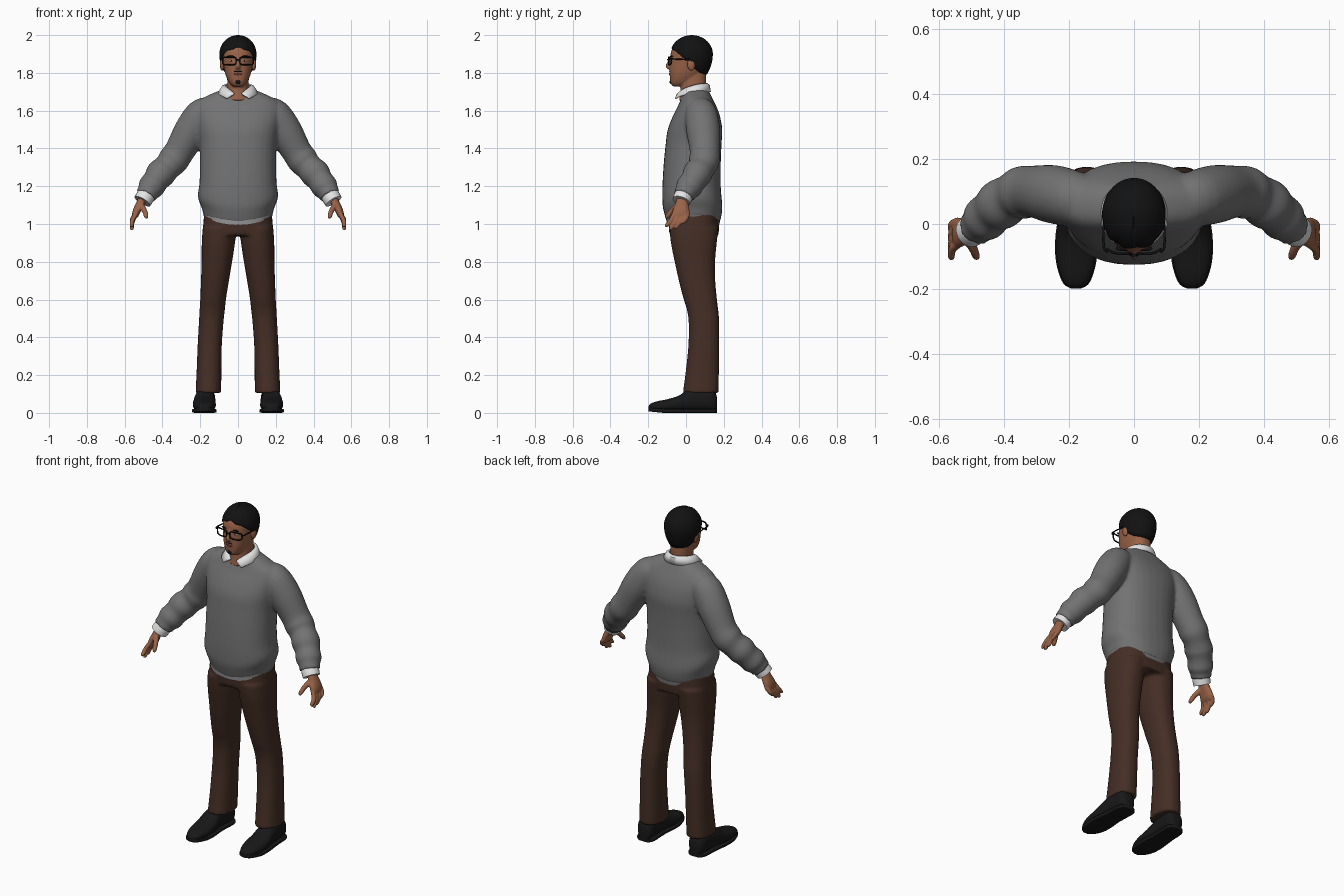
import bpy, bmesh, math
from mathutils import Vector

if "Cube" in bpy.data.objects:
    bpy.data.objects.remove(bpy.data.objects["Cube"])

def material(name, r, g, b):
    m = bpy.data.materials.new(name)
    m.diffuse_color = (r, g, b, 1)
    m.use_nodes = True
    m.node_tree.nodes["Principled BSDF"].inputs["Base Color"].default_value = m.diffuse_color
    return m

KNIT = material("grey_knit", .17, .17, .17)
TAIL = material("light_grey", .34, .34, .34)
WHITE = material("white_cotton", .78, .78, .78)
BROWN = material("brown_cloth", .058, .027, .018)
SKIN = material("skin", .32, .125, .065)
LIP = material("lip", .17, .055, .035)
HAIR = material("black_hair", .006, .006, .006)
SHOE = material("black_leather", .009, .009, .010)
X, Y, Z = Vector((1, 0, 0)), Vector((0, 1, 0)), Vector((0, 0, 1))

def smooth_rows(rows, k=4):
    """Catmull-Rom interpolation between rows of numbers."""
    out = []
    for i in range(len(rows) - 1):
        a, b, c, d = (rows[min(max(j, 0), len(rows) - 1)] for j in range(i - 1, i + 3))
        for s in range(k):
            t = s / k
            out.append([.5 * (2*q + (r-p)*t + (2*p-5*q+4*r-w)*t*t + (3*q-p-3*r+w)*t**3)
                        for p, q, r, w in zip(a, b, c, d)])
    return out + [list(rows[-1])]

def ring(center, u, v, hu, hv, p=2, n=32):
    pts = []
    for i in range(n):
        a = 2 * math.pi * i / n
        c, s = math.cos(a), math.sin(a)
        pts.append(Vector(center) + u * hu * math.copysign(abs(c)**(2/p), c)
                   + v * hv * math.copysign(abs(s)**(2/p), s))
    return pts

def finish(name, bm, mat):
    bmesh.ops.recalc_face_normals(bm, faces=bm.faces[:])
    me = bpy.data.meshes.new(name)
    bm.to_mesh(me)
    bm.free()
    ob = bpy.data.objects.new(name, me)
    me.materials.append(mat)
    bpy.context.collection.objects.link(ob)
    return ob

def loft(bm, rings, closed=True):
    vs = [[bm.verts.new(p) for p in r] for r in rings]
    n = len(vs[0])
    for a, b in zip(vs, vs[1:]):
        for i in range(n if closed else n - 1):
            j = (i + 1) % n
            bm.faces.new((a[i], a[j], b[j], b[i]))
    if closed:
        bm.faces.new(vs[0])
        bm.faces.new(vs[-1])

def body(bm, rows, p=2.3, side=1):
    """Upright loft; row = z, centre x, half width, front y, back y, sag."""
    rings = []
    for z, cx, hx, y0, y1, sag in smooth_rows(rows):
        r = ring((side * cx, (y0 + y1) / 2, z), X, Y, hx, (y1 - y0) / 2, p)
        for v in r:
            v.z -= sag * (1 - ((v.x - side * cx) / hx) ** 2)
        rings.append(r)
    loft(bm, rings)

def tube(bm, rows, side=1, n=20, k=4):
    """Round limb; row = x, y, z, radius."""
    pts = smooth_rows(rows, k)
    cs = [Vector((side * q[0], q[1], q[2])) for q in pts]
    rings = []
    for i, c in enumerate(cs):
        d = (cs[min(i + 1, len(cs) - 1)] - cs[max(i - 1, 0)]).normalized()
        u = d.cross(Y if abs(d.y) < .8 else Z).normalized()
        rings.append(ring(c, u, d.cross(u), pts[i][3], pts[i][3], 2, n))
    loft(bm, rings)

def blend(ob, voxel, passes):
    m = ob.modifiers.new("merge", 'REMESH')
    m.mode, m.voxel_size, m.use_smooth_shade = 'VOXEL', voxel, True
    s = ob.modifiers.new("soften", 'SMOOTH')
    s.factor, s.iterations = .5, passes

def ball(name, loc, scale, mat):
    bm = bmesh.new()
    bmesh.ops.create_uvsphere(bm, u_segments=16, v_segments=10, radius=1)
    for v in bm.verts:
        v.co = Vector([a * b + c for a, b, c in zip(v.co, scale, loc)])
    return finish(name, bm, mat)

# Sweater: torso with a sagging hem fold, and creased sleeves
bm = bmesh.new()
body(bm, [(1.045, 0, .183, -.10, .178, .04), (1.085, 0, .192, -.112, .188, .04),
          (1.125, 0, .208, -.122, .192, .04), (1.16, 0, .212, -.125, .19, .035),
          (1.22, 0, .204, -.125, .184, .02), (1.32, 0, .202, -.118, .184, 0),
          (1.42, 0, .204, -.108, .188, 0), (1.5, 0, .215, -.097, .192, 0),
          (1.57, 0, .228, -.07, .18, 0), (1.62, 0, .228, -.045, .162, 0),
          (1.655, 0, .205, -.03, .145, 0), (1.685, 0, .15, -.02, .13, 0),
          (1.71, 0, .09, -.012, .118, 0)])
for s in (-1, 1):
    tube(bm, [(.15, .075, 1.60, .075), (.195, .08, 1.575, .087), (.25, .092, 1.49, .09),
              (.31, .10, 1.385, .08), (.345, .096, 1.335, .082), (.375, .083, 1.30, .073),
              (.41, .06, 1.265, .079), (.435, .04, 1.23, .069), (.46, .015, 1.195, .071),
              (.475, 0, 1.172, .059), (.488, -.012, 1.148, .057)], s)
blend(finish("sweater", bm, KNIT), .01, 3)

# Shirt tail under the hem, lighter at the front
bm = bmesh.new()
body(bm, [(1.035, 0, .18, -.1, .178, .04), (1.07, 0, .186, -.105, .18, .04)])
tail = finish("shirt_tail", bm, KNIT)
tail.data.materials.append(TAIL)
for f in tail.data.polygons:
    f.material_index = int(f.normal.y < -.3 and abs(f.center.x) > .015)

# Trousers
bm = bmesh.new()
body(bm, [(.94, 0, .187, -.088, .172, 0), (1.0, 0, .184, -.092, .176, 0),
          (1.07, 0, .178, -.09, .174, 0)], 2.6)
for s in (-1, 1):
    body(bm, [(.105, .157, .068, -.017, .173, 0), (.2, .154, .066, -.004, .174, 0),
              (.35, .15, .064, .012, .176, 0), (.48, .142, .065, .014, .176, 0),
              (.55, .136, .067, .004, .17, 0), (.6, .132, .068, -.012, .164, 0),
              (.7, .122, .074, -.038, .155, 0), (.8, .112, .081, -.06, .154, 0),
              (.9, .104, .088, -.08, .163, 0), (.98, .097, .09, -.088, .172, 0)], 2.3, s)
blend(finish("trousers", bm, BROWN), .01, 3)

# Shoes and soles; row = y, half width, top z
SHOE_ROWS = [(-.198, .012, .036), (-.185, .034, .05), (-.15, .05, .062), (-.1, .06, .072),
             (-.04, .06, .09), (0, .055, .115), (.06, .052, .13), (.12, .052, .13),
             (.15, .045, .12), (.165, .028, .08)]
for s in (-1, 1):
    bm, sole = bmesh.new(), bmesh.new()
    rows = smooth_rows(SHOE_ROWS, 3)
    loft(bm, [ring((s * (.178 - .05 * max(y, 0)), y, (h + .008) / 2), X, Z, w, (h - .008) / 2, 2.4)
              for y, w, h in rows])
    loft(sole, [ring((s * (.178 - .05 * max(y, 0)), y, .011 + max(0, -y - .12) * .1),
                     X, Z, w + .004, .011, 6) for y, w, h in rows])
    finish("shoe", bm, SHOE)
    finish("sole", sole, SHOE)

# Shirt cuffs and hands
for s in (-1, 1):
    bm = bmesh.new()
    tube(bm, [(.478, -.004, 1.165, .048), (.495, -.018, 1.138, .049), (.506, -.025, 1.12, .048)], s)
    finish("cuff", bm, WHITE)
    bm = bmesh.new()
    body(bm, [(1.16, .495, .022, -.045, .008, 0), (1.11, .516, .025, -.056, .012, 0),
              (1.075, .533, .023, -.07, .018, 0), (1.045, .543, .018, -.074, .018, 0),
              (1.03, .546, .009, -.066, .01, 0)], 2.2, s)
    for y, tip_y, tip_z in ((-.062, -.102, .985), (-.038, -.08, .968),
                            (-.014, -.052, .975), (.009, -.018, 1.0)):
        mid = (y + tip_y) / 2 + .004
        tube(bm, [(.54, y, 1.055, .0125), (.559, mid, (1.055 + tip_z) / 2, .0125),
                  (.562, tip_y, tip_z + .008, .0105), (.561, tip_y - .003, tip_z, .005)], s, 12)
    tube(bm, [(.515, -.04, 1.10, .017), (.495, -.075, 1.07, .014),
              (.486, -.098, 1.042, .012), (.483, -.107, 1.03, .006)], s, 12)
    blend(finish("hand", bm, SKIN), .0045, 2)

# Head with nose, brow and neck
bm = bmesh.new()
body(bm, [(1.728, 0, .025, -.066, 0, 0), (1.742, 0, .042, -.08, .03, 0),
          (1.77, 0, .058, -.085, .06, 0), (1.80, 0, .069, -.087, .09, 0),
          (1.84, 0, .077, -.087, .115, 0), (1.88, 0, .082, -.084, .122, 0),
          (1.92, 0, .082, -.076, .12, 0), (1.96, 0, .064, -.05, .1, 0),
          (1.985, 0, .035, -.02, .07, 0)])
body(bm, [(1.655, 0, .066, -.036, .09, 0), (1.70, 0, .058, -.03, .1, 0),
          (1.75, 0, .057, -.03, .106, 0), (1.81, 0, .058, -.03, .106, 0)])
tube(bm, [(0, -.08, 1.88, .008), (0, -.088, 1.858, .009), (0, -.096, 1.838, .012),
          (0, -.09, 1.824, .010)], 1, 12)
for s in (-1, 1):
    tube(bm, [(.008, -.082, 1.826, .009), (.016, -.084, 1.83, .008)], s, 10)
blend(finish("head", bm, SKIN), .005, 3)

# Face details
ball("lips", (0, -.084, 1.793), (.021, .006, .006), LIP)
ball("moustache", (0, -.085, 1.807), (.022, .004, .003), HAIR)
ball("goatee", (0, -.079, 1.752), (.015, .008, .011), HAIR)
for s in (-1, 1):
    ball("ear", (s * .084, .028, 1.845), (.012, .021, .033), SKIN)
    ball("eye", (s * .034, -.072, 1.864), (.015, .007, .006), WHITE)
    ball("iris", (s * .034, -.0765, 1.864), (.0055, .004, .0055), HAIR)
    ball("eyebrow", (s * .036, -.075, 1.888), (.021, .008, .004), HAIR)

# Glasses: two rounded rims, bridge and temples
bm = bmesh.new()
for s in (-1, 1):
    rim = ring((s * .046, -.092, 1.863), X, Z, .036, .021, 4, 24)
    path = [(p.x, p.y + 2.5 * max(0, abs(p.x) - .05)**1.5, p.z, .004) for p in rim]
    tube(bm, path + path[:1], 1, 8, 1)
    tube(bm, [(.08, -.086, 1.874, .004), (.092, -.075, 1.874, .004),
              (.094, -.03, 1.872, .0035), (.09, .03, 1.868, .0035)], s, 8)
tube(bm, [(-.012, -.094, 1.868, .004), (0, -.097, 1.871, .004), (.012, -.094, 1.868, .004)], 1, 8)
finish("glasses", bm, HAIR)

# Hair: parted cap whose lower edge follows the hairline (angle cosine, edge z)
EDGE = [(-1, 1.79), (-.5, 1.80), (-.12, 1.825), (.05, 1.875), (.3, 1.87),
        (.55, 1.895), (.8, 1.918), (.95, 1.925), (1, 1.938)]
def hairline(c):
    for (a, za), (b, zb) in zip(EDGE, EDGE[1:]):
        if c <= b:
            return za + (zb - za) * (c - a) / (b - a)
    return EDGE[-1][1]
bm = bmesh.new()
rings = []
for i in range(1, 19):
    t, r = i / 18, []
    for j in range(64):
        a = 2 * math.pi * j / 64
        c = math.cos(a)
        z = 2.0 - (2.0 - hairline(c)) * t * t
        h = (z - 1.9) / .1
        f = math.sqrt(max(0, 1 - h * h)) if h > 0 else 1 - .23 * h * h
        f *= 1 + .018 * t * math.cos(9 * a + 2) * max(0, c + .3)
        r.append(Vector((.098 * f * math.sin(a), .03 - .112 * f * c,
                         z - .008 * max(0, c) * math.exp(-(math.sin(a) / .12)**2) * (1 - t))))
    rings.append(r)
loft(bm, rings)
bm.faces.ensure_lookup_table()
bmesh.ops.delete(bm, geom=[bm.faces[-1]], context='FACES_ONLY')
hair = finish("hair", bm, HAIR)
m = hair.modifiers.new("thickness", 'SOLIDIFY')
m.thickness, m.offset = .012, -1

# Shirt collar: folded band open at the front with two points
bm = bmesh.new()
rows = [[], [], []]
for i in range(41):
    u = i / 20 - 1                      # -1 and 1 are the two front ends
    a = u * math.radians(163)
    f = abs(u) ** 3
    for k, (rx, ry, z) in enumerate(((.066, .068 + .016 * f, 1.742 - .052 * f),
                                     (.082, .08 + .012 * f, 1.735 - .05 * f),
                                     (.1, .086 + .016 * f, 1.698 - .034 * f))):
        x = rx * math.sin(a) + (.03 * f * math.copysign(1, u) if k == 2 else 0)
        rows[k].append(Vector((x, .042 + ry * math.cos(a), z)))
loft(bm, rows, False)
collar = finish("collar", bm, WHITE)
m = collar.modifiers.new("thickness", 'SOLIDIFY')
m.thickness, m.offset = .008, 0

# Smooth shading with crisp rims
for ob in bpy.context.scene.objects:
    ob.select_set(True)
    bpy.context.view_layer.objects.active = ob
bpy.ops.object.shade_smooth_by_angle(angle=math.radians(50))
